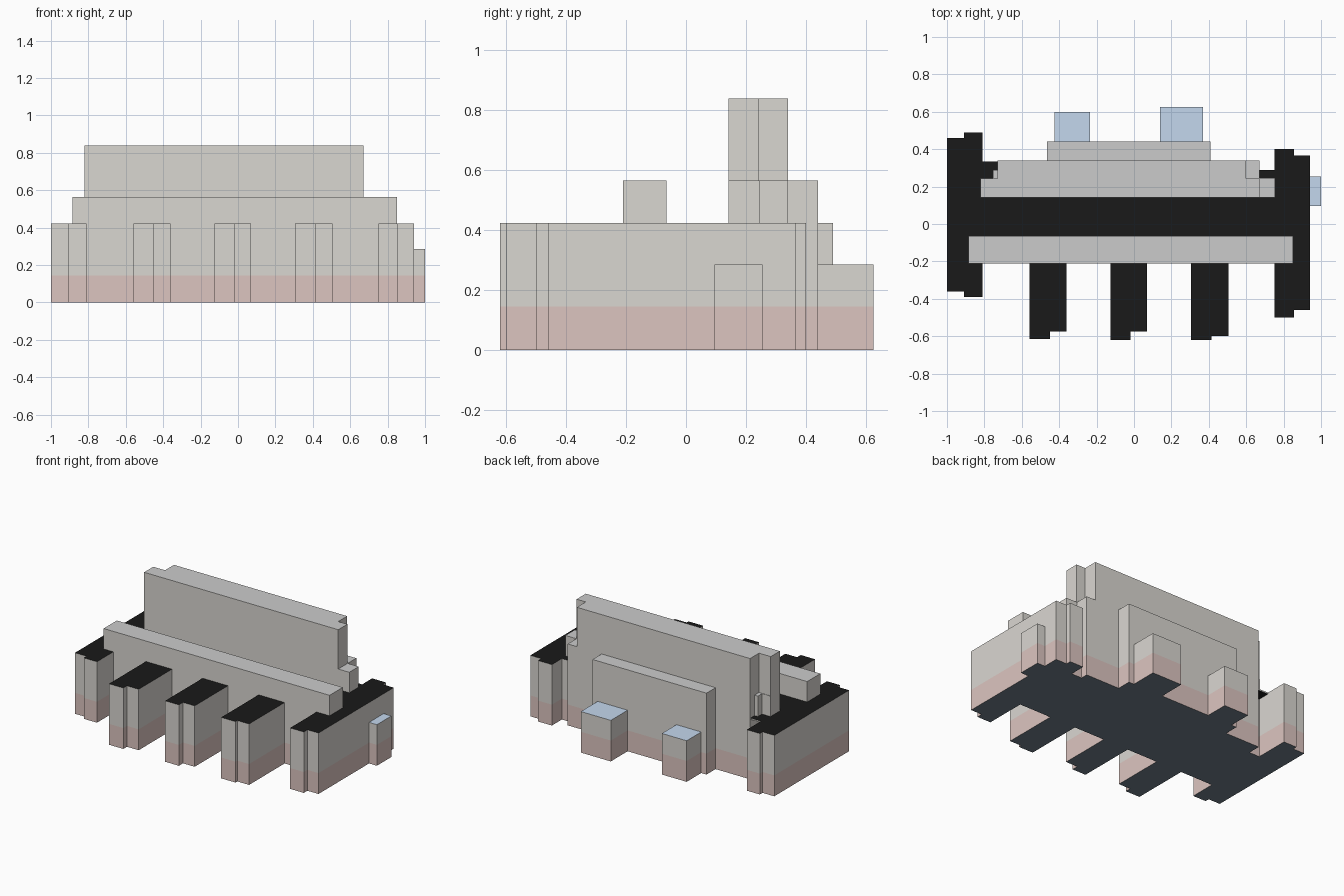
import bpy, bmesh

if "Cube" in bpy.data.objects:
    bpy.data.objects.remove(bpy.data.objects["Cube"])


def material(name, rgb):
    m = bpy.data.materials.new(name)
    m.diffuse_color = (*rgb, 1)
    m.use_nodes = True
    m.node_tree.nodes["Principled BSDF"].inputs["Base Color"].default_value = m.diffuse_color
    return m


PINK = material("base_pink", (0.72, 0.56, 0.53))
WALL = material("wall_stone", (0.70, 0.68, 0.64))
GREY = material("upper_roof_grey", (0.6, 0.6, 0.6))
BLACK = material("flat_roof_black", (0.01, 0.01, 0.01))
BLUE = material("porch_roof_blue", (0.55, 0.68, 0.85))
SLATE = material("underside_slate", (0.16, 0.21, 0.26))
MATS = [PINK, WALL, GREY, BLACK, BLUE, SLATE]

BASE, LOW, EAVE, MID, TOP = 0.145, 0.285, 0.423, 0.565, 0.838


def prism(name, outline, levels, bands, top, bottom=None):
    """Extrude a counter-clockwise outline through z levels, one material per band."""
    bm = bmesh.new()
    rings = [[bm.verts.new((x, y, z)) for x, y in outline] for z in levels]
    n = len(outline)
    for lo, hi, mat in zip(rings, rings[1:], bands):
        for i in range(n):
            j = (i + 1) % n
            bm.faces.new((lo[i], lo[j], hi[j], hi[i])).material_index = MATS.index(mat)
    bm.faces.new(rings[-1]).material_index = MATS.index(top)
    if bottom:
        bm.faces.new(rings[0][::-1]).material_index = MATS.index(bottom)
    mesh = bpy.data.meshes.new(name)
    bm.to_mesh(mesh)
    bm.free()
    for m in MATS:
        mesh.materials.append(m)
    ob = bpy.data.objects.new(name, mesh)
    bpy.context.collection.objects.link(ob)
    return ob


def rect(x0, x1, y0, y1):
    return [(x0, y0), (x1, y0), (x1, y1), (x0, y1)]


# Main body footprint: left end block, three stepped front wings, right end block, back
outline = [(-1, -.36), (-.91, -.36), (-.91, -.39), (-.81, -.39), (-.81, -.21)]
for a, b, c, front, step in ((-.56, -.45, -.36, -.615, -.575),
                             (-.125, -.02, .07, -.62, -.575),
                             (.305, .415, .505, -.62, -.60)):
    outline += [(a, -.21), (a, front), (b, front), (b, step), (c, step), (c, -.21)]
outline += [(.75, -.21), (.75, -.50), (.855, -.50), (.855, -.46), (.94, -.46),
            (.94, .365), (.855, .365), (.855, .40), (.75, .40), (.75, .29),
            (.67, .29), (.67, .34), (.41, .34), (.41, .44), (-.465, .44),
            (-.465, .34), (-.73, .34), (-.73, .25), (-.81, .25), (-.81, .49),
            (-.91, .49), (-.91, .46), (-1, .46)]
prism("main_body", outline, (0, BASE, EAVE), (PINK, WALL), BLACK, SLATE)

# Long raised storey along the front
prism("front_upper_storey", rect(-.885, .85, -.21, -.065), (EAVE, MID), (WALL,), GREY, BLACK)

# Middle tier below the tall slab, and the tall slab with offset halves
prism("slab_lower_tier",
      [(-.82, .142), (.755, .142), (.755, .245), (.67, .245), (.67, .34),
       (-.73, .34), (-.73, .245), (-.82, .245)],
      (EAVE, MID), (WALL,), GREY)
prism("tall_slab",
      [(-.82, .142), (.67, .142), (.67, .242), (.60, .242), (.60, .34),
       (-.73, .34), (-.73, .242), (-.82, .242)],
      (MID, TOP), (WALL,), GREY)

# Rear projection above the eaves
prism("rear_upper_storey", rect(-.465, .41, .34, .44), (EAVE, MID), (WALL,), GREY)

# Covered corner recess at the back left, with its small column
prism("recess_roof", rect(-.81, -.73, .25, .335), (EAVE - .01, EAVE), (WALL,), BLACK, BLACK)
prism("recess_column", rect(-.755, -.73, .245, .29), (EAVE, MID), (WALL,), GREY)

# Low porches on the back and the right side
for name, box in (("rear_left_porch", (-.425, -.235, .44, .60)),
                  ("rear_right_porch", (.14, .37, .44, .625)),
                  ("side_porch", (.94, 1.0, .095, .255))):
    prism(name, rect(*box), (0, BASE, LOW), (PINK, WALL), BLUE, SLATE)
